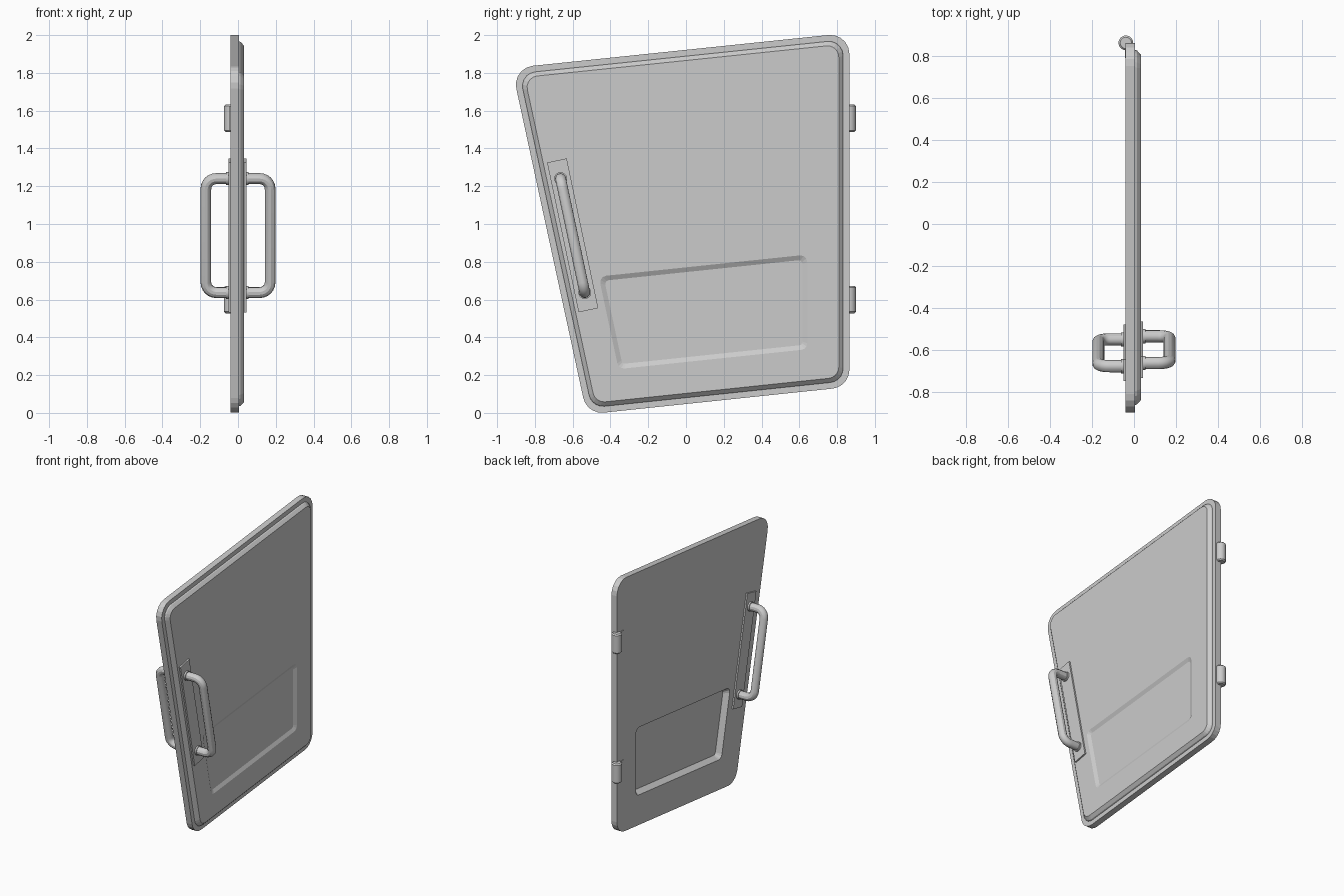
import bpy, bmesh, math
from mathutils import Vector

if "Cube" in bpy.data.objects:
    bpy.data.objects.remove(bpy.data.objects["Cube"])


def fillet(pts, r, seg, closed=True):
    """Round the corners of a polyline."""
    pts = [Vector(p) for p in pts]
    out, n = [], len(pts)
    for i, p in enumerate(pts):
        if not closed and i in (0, n - 1):
            out.append(p)
            continue
        d1 = (pts[i - 1] - p).normalized()
        d2 = (pts[(i + 1) % n] - p).normalized()
        half = d1.angle(d2) / 2
        c = p + (d1 + d2).normalized() * r / math.sin(half)
        a = (p + d1 * r / math.tan(half) - c).normalized()
        b = (p + d2 * r / math.tan(half) - c).normalized()
        out += [c + a.slerp(b, k / seg) * r for k in range(seg + 1)]
    return out


def inset(quad, d):
    """Shrink a clockwise (y, z) polygon by d, keeping its edges parallel."""
    out, n = [], len(quad)
    for i in range(n):
        a, p, b = (Vector(quad[(i + k) % n]) for k in (-1, 0, 1))
        e1, e2 = (p - a).normalized(), (b - p).normalized()
        n1, n2 = Vector((e1.y, -e1.x)), Vector((e2.y, -e2.x))
        out.append(tuple(p + (n1 + n2) * d / (1 + n1.dot(n2))))
    return out


def ring(quad, d, x, r, seg):
    return fillet([(x, y, z) for y, z in inset(quad, d)], r, seg)


def loft(name, rings):
    """Capped skin through rings of equal point count."""
    bm = bmesh.new()
    loops = [[bm.verts.new(p) for p in r] for r in rings]
    n = len(loops[0])
    for a, b in zip(loops, loops[1:]):
        for i in range(n):
            bm.faces.new((a[i], a[(i + 1) % n], b[(i + 1) % n], b[i]))
    bm.faces.new(loops[0])
    bm.faces.new(loops[-1])
    bmesh.ops.recalc_face_normals(bm, faces=bm.faces)
    me = bpy.data.meshes.new(name)
    bm.to_mesh(me)
    bm.free()
    ob = bpy.data.objects.new(name, me)
    bpy.context.collection.objects.link(ob)
    return ob


def select(ob):
    bpy.ops.object.select_all(action='DESELECT')
    ob.select_set(True)
    bpy.context.view_layer.objects.active = ob


def cylinder(name, r, depth, loc, along_x=False, bevel=0.0):
    bpy.ops.mesh.primitive_cylinder_add(
        vertices=24, radius=r, depth=depth, location=loc,
        rotation=(0, math.pi / 2 if along_x else 0, 0))
    ob = bpy.context.object
    ob.name = name
    if bevel:
        m = ob.modifiers.new("bevel", 'BEVEL')
        m.width, m.segments = bevel, 1
    bpy.ops.object.shade_smooth_by_angle()


def box(name, size, loc, tilt=0.0):
    bpy.ops.mesh.primitive_cube_add(size=1, location=loc, rotation=(tilt, 0, 0))
    ob = bpy.context.object
    ob.name = name
    ob.scale = size


# Door leaf: flat slab with a raised, chamfered inner face
door = [(-0.922, 1.826), (0.865, 2.012), (0.865, 0.138), (-0.525, -0.008)]
panel = loft("door_panel", [
    ring(door, 0, -0.04, 0.1, 5), ring(door, 0, 0.005, 0.1, 5),
    ring(door, 0.033, 0.005, 0.075, 5), ring(door, 0.036, 0.014, 0.075, 5),
    ring(door, 0.056, 0.033, 0.06, 5)])

# Pressed recess on both faces: shallow inside, deep outside
recess = [(-0.462, 0.722), (0.642, 0.838), (0.642, 0.337), (-0.357, 0.232)]
for name, rim, floor in (("inner", 0.033, 0.02), ("outer", -0.04, -0.002)):
    out = 0.02 if rim > 0 else -0.02
    cut = loft(name + "_recess_cutter", [
        ring(recess, 0.025, floor, 0.02, 3),
        ring(recess, 0.0, rim, 0.035, 3),
        ring(recess, 0.0, rim + out, 0.035, 3)])
    m = panel.modifiers.new(name, 'BOOLEAN')
    m.object, m.operation, m.solver = cut, 'DIFFERENCE', 'EXACT'
    select(panel)
    bpy.ops.object.modifier_apply(modifier=name)
    bpy.data.objects.remove(cut)

# Pull handles with backing plates and collars, one on each face
tilt = math.radians(11.9)
for side, name, cy in ((1, "inner", -0.6), (-1, "outer", -0.615)):
    face = 0.033 if side > 0 else -0.04
    box(name + "_handle_plate", (0.02, 0.106, 0.81), (face + side * 0.001, cy, 0.94), tilt)
    top, low = (cy - 0.064, 1.24), (cy + 0.064, 0.637)
    path = fillet([(face, *top), (side * 0.17, *top),
                   (side * 0.17, *low), (face, *low)], 0.055, 6, False)
    cu = bpy.data.curves.new(name + "_handle", 'CURVE')
    cu.dimensions = '3D'
    cu.bevel_depth, cu.bevel_resolution, cu.use_fill_caps = 0.029, 4, True
    sp = cu.splines.new('POLY')
    sp.points.add(len(path) - 1)
    for pt, p in zip(sp.points, path):
        pt.co = (*p, 1)
    ob = bpy.data.objects.new(name + "_handle", cu)
    bpy.context.collection.objects.link(ob)
    select(ob)
    bpy.ops.object.convert(target='MESH')
    bpy.ops.object.shade_smooth_by_angle()
    for y, z in (top, low):
        cylinder(name + "_handle_collar", 0.034, 0.03, (face + side * 0.008, y, z), True)

# Hinges: barrel and leaf
for z in (0.6, 1.56):
    cylinder("hinge_barrel", 0.035, 0.145, (-0.039, 0.865, z), bevel=0.008)
    box("hinge_leaf", (0.02, 0.07, 0.13), (-0.034, 0.828, z))
